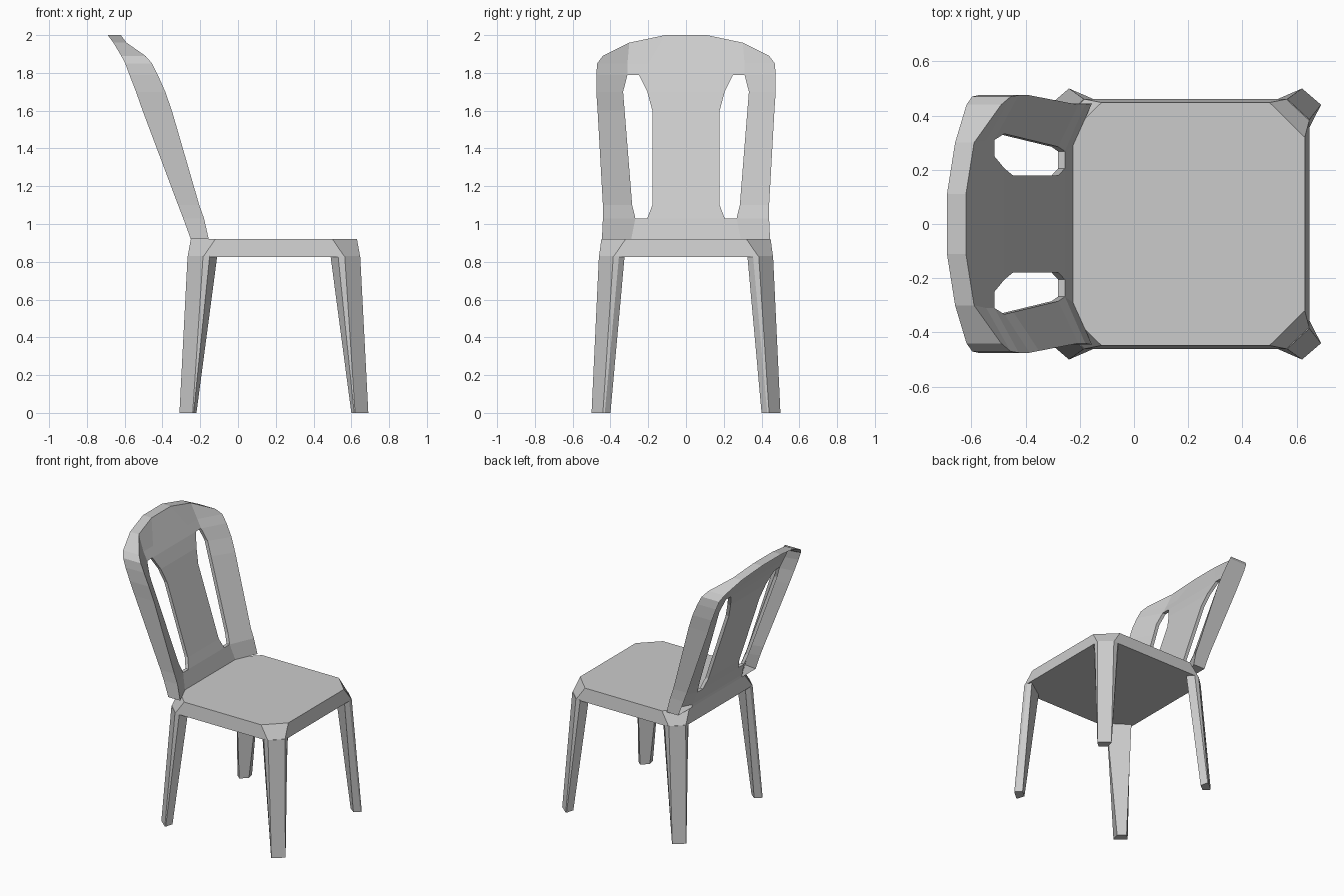
import bpy, bmesh

if "Cube" in bpy.data.objects:
    bpy.data.objects.remove(bpy.data.objects["Cube"])

MID = 0.19  # seat and legs are symmetric about this x


def finish(name, bm):
    bmesh.ops.recalc_face_normals(bm, faces=bm.faces[:])
    me = bpy.data.meshes.new(name)
    bm.to_mesh(me)
    bm.free()
    ob = bpy.data.objects.new(name, me)
    bpy.context.collection.objects.link(ob)
    return ob


def loft(name, rings):
    """Solid through rings of equal point count, capped at both ends."""
    bm = bmesh.new()
    loops = [[bm.verts.new(p) for p in r] for r in rings]
    n = len(loops[0])
    for a, b in zip(loops, loops[1:]):
        for i in range(n):
            j = (i + 1) % n
            bm.faces.new((a[i], a[j], b[j], b[i]))
    bm.faces.new(loops[0])
    bm.faces.new(loops[-1])
    return finish(name, bm)


# Seat: chamfered slab, sides flaring slightly downwards
def seat_ring(corner, z):
    (ax, ay), (bx, by) = corner
    q = [(bx, by, z), (ax, ay, z)]
    half = q + [(2 * MID - x, y, z) for x, y, z in reversed(q)]
    return half + [(x, -y, z) for x, y, z in reversed(half)]


loft("seat", [seat_ring(((0.565, 0.461), (0.647, 0.385)), 0.825),
              seat_ring(((0.50, 0.448), (0.63, 0.32)), 0.92)])

# Legs: tapered, splayed diagonal plates
top = [(.53, .461), (.565, .461), (.647, .385), (.647, .355), (.63, .325), (.49, .42)]
foot = [(.615, .497), (.62, .5), (.69, .44), (.685, .43), (.65, .40), (.60, .44)]
for end, front in (("front", True), ("back", False)):
    for side, s in (("left", 1), ("right", -1)):
        loft(f"{end}_leg_{side}",
             [[(x if front else 2 * MID - x, y * s, z) for x, y in ring]
              for ring, z in ((top, 0.83), (foot, 0.0))])

# Backrest rows: z, rim back x, panel front x, wing front x, slot inner y, slot outer y, edge y
rows = [
    (0.92, -.25, -.225, -.155, .20, .29, .445),
    (1.03, -.29, -.255, -.18, .205, .268, .44),
    (1.10, -.317, -.28, -.205, .178, .285, .44),
    (1.60, -.505, -.445, -.35, .178, .325, .468),
    (1.70, -.54, -.478, -.385, .205, .333, .475),
    (1.79, -.575, -.515, -.425, .25, .31, .475),
    (1.85, -.597, -.545, -.455, .20, .31, .47),
]
front, rim = [], []
for z, xb, xc, xw, y1, y2, y3 in rows:
    front.append([(xc, 0, z), (xc, y1, z), (xc, y2, z), (xw, y3, z)])
    rim.append([(xb, y, z) for y in (0, y1, y2, y3)])
# Arched top row
crown = [(0, 2.0, -.62, -.69), (.11, 2.0, -.62, -.69),
         (.30, 1.96, -.59, -.66), (.44, 1.89, -.49, -.618)]
front.append([(xf, y, z) for y, z, xf, xb in crown])
rim.append([(xb, y, z) for y, z, xf, xb in crown])

# Recessed rear skin, just behind the front skin and inside the rim
LAST = len(front) - 1
skin = [[(x - .025, y - (.022 if c == 3 else 0),
          z + (.02 if r == 0 else -.02 if r == LAST else 0))
         for c, (x, y, z) in enumerate(row)] for r, row in enumerate(front)]

bm = bmesh.new()
fv, rv, sv = [[[bm.verts.new(p) for p in r] for r in g] for g in (front, rim, skin)]
to_rim, to_skin = {}, {}
for r in range(LAST + 1):
    for c in range(4):
        to_skin[fv[r][c]] = sv[r][c]
        if c == 3 or r in (0, LAST):
            to_rim[fv[r][c]] = rv[r][c]
for r in range(LAST):
    for c in range(3):
        if c == 1 and 1 <= r <= 4:  # open slot
            continue
        bm.faces.new((fv[r][c], fv[r][c + 1], fv[r + 1][c + 1], fv[r + 1][c]))
edges = [e.verts[:] for e in bm.edges
         if e.is_boundary and any(v.co.y > 0 for v in e.verts)]
for f in bm.faces[:]:
    bm.faces.new([to_skin[v] for v in reversed(f.verts)])
for a, b in edges:
    sa, sb = to_skin[a], to_skin[b]
    if a in to_rim and b in to_rim:  # flange around the outside
        ra, rb = to_rim[a], to_rim[b]
        bm.faces.new((a, b, rb, ra))
        bm.faces.new((ra, rb, sb, sa))
    else:  # slot walls
        bm.faces.new((a, b, sb, sa))
bmesh.ops.delete(bm, geom=[v for v in bm.verts if not v.link_faces], context='VERTS')
backrest = finish("backrest", bm)
m = backrest.modifiers.new("mirror", 'MIRROR')
m.use_axis = (False, True, False)
